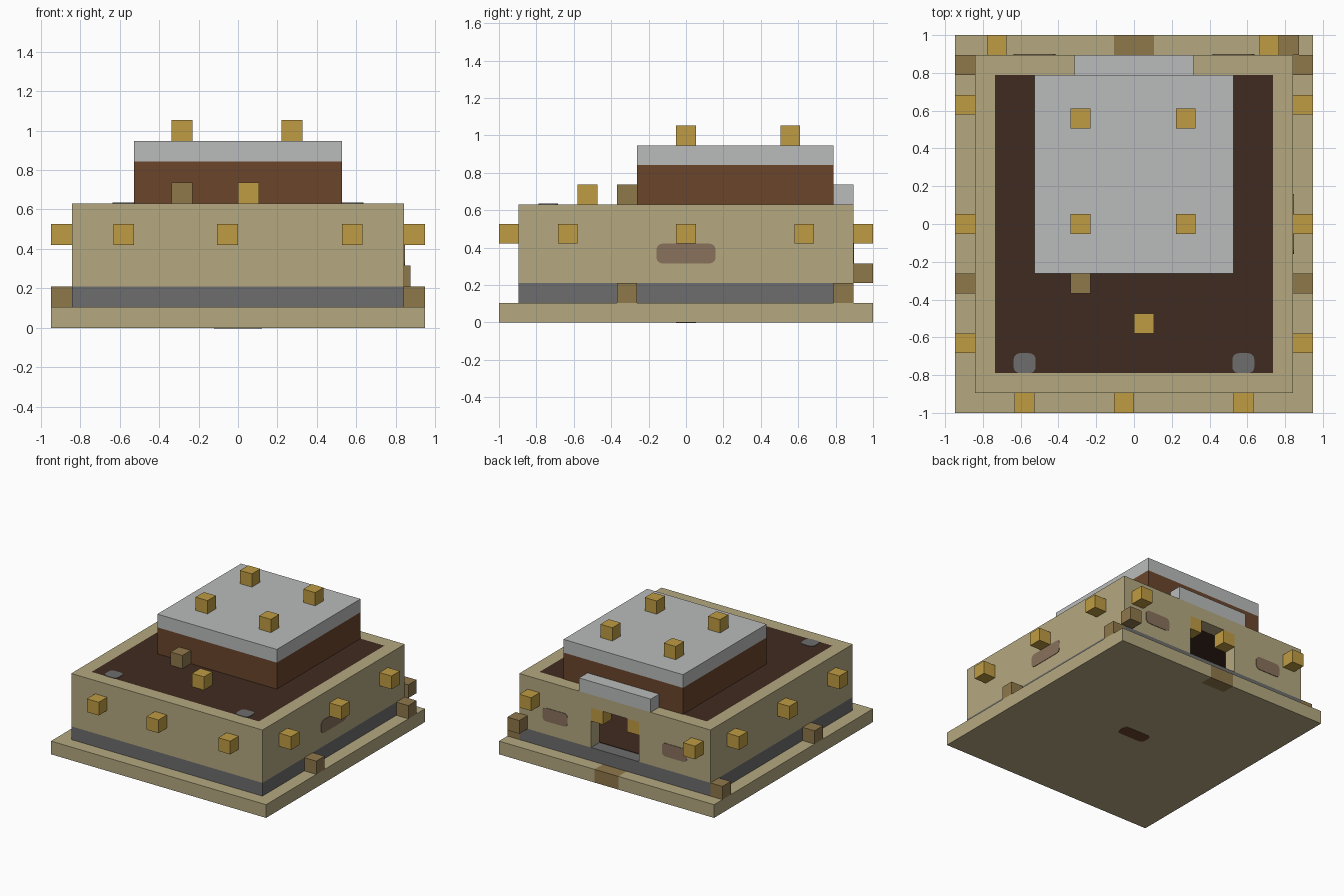
import bpy
import bmesh
from math import pi, cos, sin
from mathutils import Matrix, Vector

cube = bpy.data.objects.get("Cube")
if cube:
    bpy.data.objects.remove(cube, do_unlink=True)

U = 2 / 19  # one building block


def material(name, hex_code):
    def linear(c):
        return c / 12.92 if c <= 0.04045 else ((c + 0.055) / 1.055) ** 2.4
    rgb = [linear(int(hex_code[i:i + 2], 16) / 255) for i in (0, 2, 4)]
    m = bpy.data.materials.new(name)
    m.use_nodes = True
    m.diffuse_color = (*rgb, 1)
    bsdf = m.node_tree.nodes["Principled BSDF"]
    bsdf.inputs["Base Color"].default_value = (*rgb, 1)
    bsdf.inputs["Roughness"].default_value = 0.9
    return m


TAN = material("sandstone", "b5a980")
GREY = material("dark_grey", "6d6d6e")
GOLD = material("gold", "bf9c43")
BRONZE = material("bronze", "8f784b")
PALE = material("pale_grey", "babcbb")
BROWN = material("brown", "6b452b")
DARK = material("dark_brown", "402b21")
MAUVE = material("dusty_brown", "89715c")


def finish(name, bm, mat):
    bmesh.ops.recalc_face_normals(bm, faces=bm.faces)
    mesh = bpy.data.meshes.new(name)
    bm.to_mesh(mesh)
    bm.free()
    mesh.materials.append(mat)
    obj = bpy.data.objects.new(name, mesh)
    bpy.context.collection.objects.link(obj)
    return obj


def box(name, mat, x, y, z):
    """Box from (low, high) ranges counted in blocks."""
    bm = bmesh.new()
    bmesh.ops.create_cube(bm, size=1)
    for v in bm.verts:
        v.co = Vector([((a + b) / 2 + c * (b - a)) * U for (a, b), c in zip((x, y, z), v.co)])
    return finish(name, bm, mat)


def block(name, mat, x, y, z):
    """Single block given by its low corner."""
    return box(name, mat, (x, x + 1), (y, y + 1), (z, z + 1))


def patch(name, mat, width, height, centre, turn, radius=0.3, thick=0.004):
    """Thin rounded plate, drawn flat and then turned onto a surface."""
    bm = bmesh.new()
    verts = []
    for k, (sx, sy) in enumerate(((1, 1), (-1, 1), (-1, -1), (1, -1))):
        for i in range(5):
            a = (k + i / 4) * pi / 2
            verts.append(bm.verts.new(((sx * (width / 2 - radius) + radius * cos(a)) * U,
                                       (sy * (height / 2 - radius) + radius * sin(a)) * U, 0)))
    face = bm.faces.new(verts)
    ext = bmesh.ops.extrude_face_region(bm, geom=[face])
    top = [v for v in ext["geom"] if isinstance(v, bmesh.types.BMVert)]
    bmesh.ops.translate(bm, verts=top, vec=(0, 0, thick))
    bm.transform(Matrix.Translation(Vector(centre) * U) @ turn)
    return finish(name, bm, mat)


TO_SIDE = Matrix.Rotation(pi / 2, 4, "Z") @ Matrix.Rotation(pi / 2, 4, "X")
TO_BACK = Matrix.Rotation(-pi / 2, 4, "X")
TO_BOTTOM = Matrix.Rotation(pi, 4, "X")
FLAT = Matrix.Identity(4)

# Base slab with a coloured doorstep at the back
box("base_slab", TAN, (-9, 9), (-9.5, 8.5), (0, 1))
box("base_back_right", TAN, (-9, -1), (8.5, 9.5), (0, 1))
box("base_back_left", TAN, (1, 9), (8.5, 9.5), (0, 1))
box("doorstep", BRONZE, (-1, 1), (8.5, 9.5), (0, 1))
patch("base_mark", BROWN, 2.3, 1, (0, 0, 0), TO_BOTTOM, thick=0.002)

# Plinth and floor
box("plinth", GREY, (-8, 8), (-8.5, 8.5), (1, 2))
box("floor", DARK, (-7, 7), (-7.5, 7.5), (2, 2.04))

# Walls, with a doorway in the back wall
box("front_wall", TAN, (-8, 8), (-8.5, -7.5), (2, 6))
for side, x in (("right", (-8, -7)), ("left", (7, 8))):
    box(side + "_wall", TAN, x, (-7.5, 7.5), (2, 6))
box("back_wall_right", TAN, (-8, -2), (7.5, 8.5), (2, 6))
box("back_wall_left", TAN, (2, 8), (7.5, 8.5), (2, 6))
box("door_lintel", TAN, (-2, 2), (7.5, 8.5), (5, 6))
for x in (-2, 1):
    block("door_corner", GOLD, x, 7.5, 4)
box("door_canopy", PALE, (-3, 3), (7.5, 8.5), (6, 7))

# Roof terrace and upper storey
box("terrace", DARK, (-7, 7), (-7.5, 7.5), (5, 6))
for x in (-5.5, 5.5):
    patch("terrace_mark", GREY, 1.1, 1, (x, -7, 6), FLAT)
box("upper_storey", BROWN, (-5, 5), (-2.5, 7.5), (6, 8))
box("upper_roof", PALE, (-5, 5), (-2.5, 7.5), (8, 9))

# Worn wall patches
patch("left_wall_patch", MAUVE, 3, 1, (8, 0, 3.5), TO_SIDE)
for x in (-5, 5):
    patch("back_wall_patch", MAUVE, 2.1, 1, (x, 8.5, 3.5), TO_BACK)

# Protruding ornament blocks
for x in (-9, 8):
    for y in (-6.5, -0.5, 5.5):
        block("side_ornament", GOLD, x, y, 4)
    for y in (-3.5, 7.5):
        block("side_foot", BRONZE, x, y, 1)
for x in (-6, -1, 5):
    block("front_ornament", GOLD, x, -9.5, 4)
for x in (-7.4, 6.3):
    block("back_ornament", GOLD, x, 8.5, 4)
block("back_foot", BRONZE, 7.3, 8.5, 2)
block("terrace_ornament", GOLD, 0, -5.5, 6)
block("terrace_post", BRONZE, -3.2, -3.5, 6)
for x in (-3.2, 2.1):
    for y in (-0.5, 4.8):
        block("roof_ornament", GOLD, x, y, 9)
